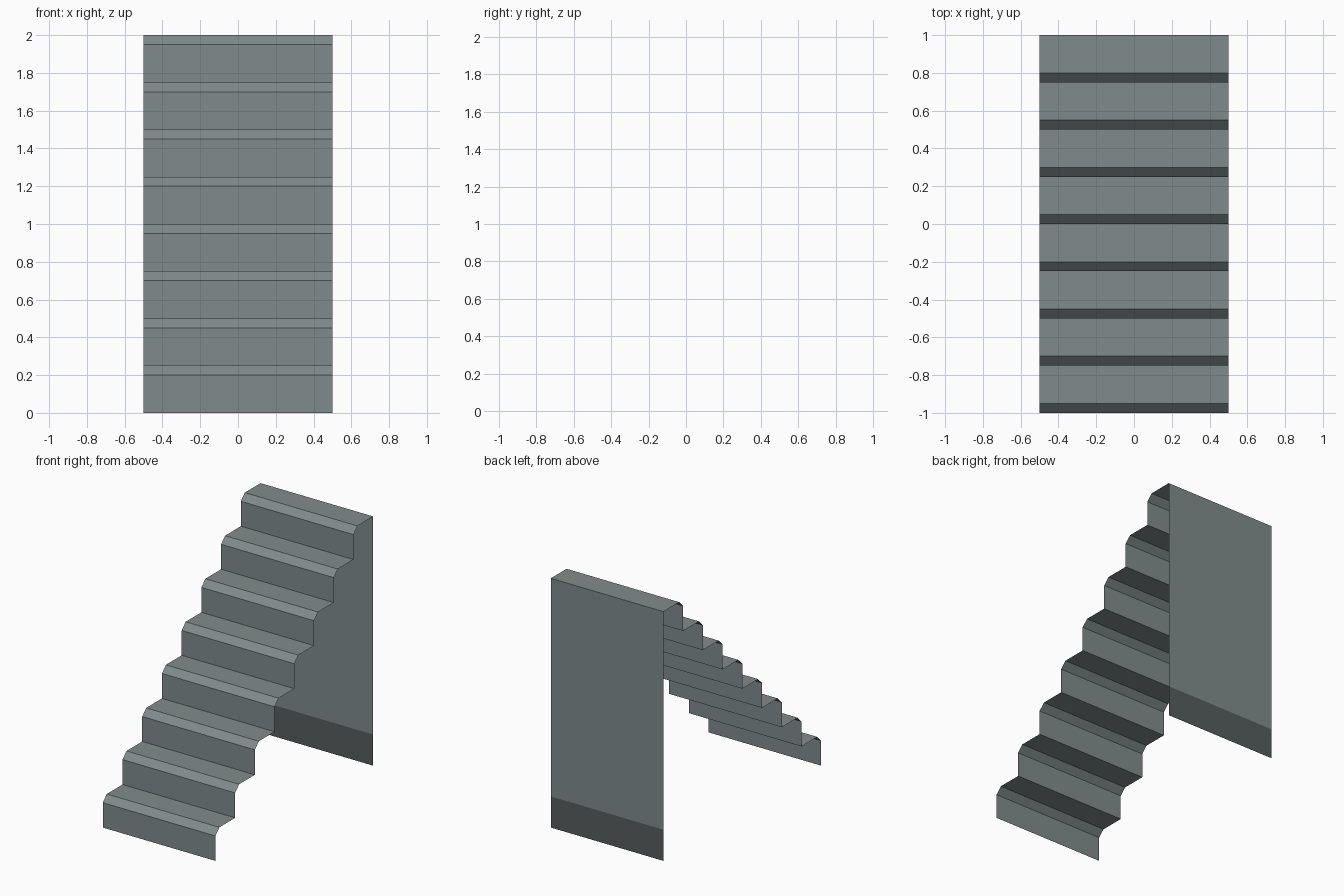
import bpy, bmesh

if "Cube" in bpy.data.objects:
    bpy.data.objects.remove(bpy.data.objects["Cube"])

STEPS, RISE, BEVEL, HALF_W = 8, 0.25, 0.05, 0.5


def material(name, rgb):
    m = bpy.data.materials.new(name)
    m.diffuse_color = (*rgb, 1)
    m.use_nodes = True
    m.node_tree.nodes["Principled BSDF"].inputs["Base Color"].default_value = m.diffuse_color
    return m


grey = material("stair grey", (0.216, 0.258, 0.26))
dark = material("dark base band", (0.093, 0.108, 0.112))


def sheet(name, profile, mats):
    """Sweep an open (y, z) profile across the width as a thin sheet."""
    bm = bmesh.new()
    rows = [[bm.verts.new((x, y, z)) for x in (-HALF_W, HALF_W)] for y, z in profile]
    for a, b in zip(rows, rows[1:]):
        bm.faces.new((a[0], a[1], b[1], b[0]))
    me = bpy.data.meshes.new(name)
    bm.to_mesh(me)
    bm.free()
    for m in mats:
        me.materials.append(m)
    ob = bpy.data.objects.new(name, me)
    bpy.context.collection.objects.link(ob)
    return ob


# Stair flight: riser, chamfered nosing and tread, repeated
profile = [(-1, 0)]
for i in range(STEPS):
    y, z = -1 + i * RISE, (i + 1) * RISE
    profile += [(y, z - BEVEL), (y + BEVEL, z), (y + RISE, z)]
sheet("stair_flight", profile, [grey])

# Back wall with a darker band along the floor
back = sheet("back_wall", [(1, 2), (1, RISE), (1, 0)], [grey, dark])
for p in back.data.polygons:
    p.material_index = 1 if p.center.z < RISE else 0
